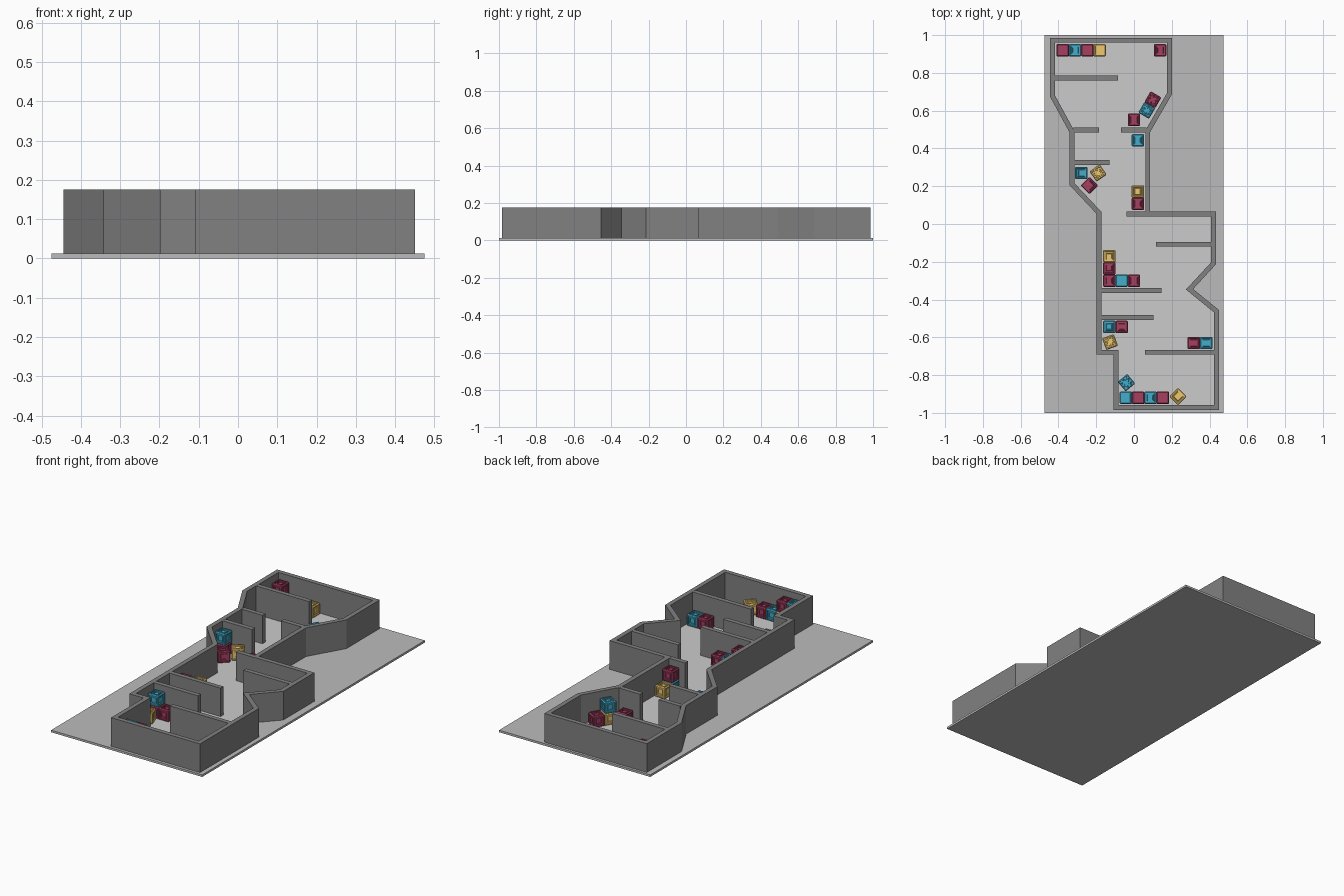
import bpy, bmesh, math
from mathutils import Vector

if "Cube" in bpy.data.objects:
    bpy.data.objects.remove(bpy.data.objects["Cube"])

FLOOR, TOP, THICK = 0.012, 0.175, 0.026
CRATE = 0.066


def material(name, rgb):
    m = bpy.data.materials.new(name)
    m.diffuse_color = (*rgb, 1)
    m.use_nodes = True
    m.node_tree.nodes["Principled BSDF"].inputs["Base Color"].default_value = m.diffuse_color
    return m


def add(name, mesh, mat=None, loc=(0, 0, 0), rot=0):
    o = bpy.data.objects.new(name, mesh)
    o.location = loc
    o.rotation_euler.z = rot
    bpy.context.collection.objects.link(o)
    if mat:
        mesh.materials.append(mat)
    return o


def to_mesh(bm, name):
    bmesh.ops.recalc_face_normals(bm, faces=bm.faces)
    me = bpy.data.meshes.new(name)
    bm.to_mesh(me)
    bm.free()
    return me


def box(name, x0, x1, y0, y1, z0, z1, mat):
    bm = bmesh.new()
    bmesh.ops.create_cube(bm, size=1)
    bmesh.ops.scale(bm, vec=(x1 - x0, y1 - y0, z1 - z0), verts=bm.verts)
    bmesh.ops.translate(bm, vec=((x0 + x1) / 2, (y0 + y1) / 2, (z0 + z1) / 2), verts=bm.verts)
    return add(name, to_mesh(bm, name), mat)


def offset_outline(pts, d):
    """Mitred offset to the left of a closed outline."""
    out = []
    for i, p in enumerate(pts):
        a = (p - pts[i - 1]).normalized()
        b = (pts[(i + 1) % len(pts)] - p).normalized()
        na, nb = Vector((-a.y, a.x)), Vector((-b.y, b.x))
        out.append(p + (na + nb) * d / (1 + na.dot(nb)))
    return out


wall_grey = material("wall_grey", (0.22, 0.22, 0.22))
base_grey = material("base_grey", (0.5, 0.5, 0.5))
pale = material("pale_floor", (0.95, 0.95, 0.95))
paint = {"r": material("crate_red", (0.38, 0.05, 0.12)),
         "b": material("crate_blue", (0.06, 0.42, 0.60)),
         "y": material("crate_yellow", (0.85, 0.58, 0.16))}

# base slab
box("base", -0.475, 0.475, -1, 1, 0, FLOOR, base_grey)

# outer wall ring, offset outwards from the room outline
inner = [Vector(p) for p in (
    (-.418, .96), (.175, .96), (.175, .694), (.06, .495), (.06, .04), (.408, .04),
    (.408, -.203), (.275, -.347), (.424, -.468), (.424, -.958), (-.083, -.958), (-.083, -.666),
    (-.173, -.666), (-.173, .065), (-.316, .217), (-.316, .493), (-.418, .68))]
outer = offset_outline(inner, THICK)
bm = bmesh.new()
rings = [[bm.verts.new((p.x, p.y, z)) for p in pts]
         for pts, z in ((outer, FLOOR), (outer, TOP), (inner, TOP), (inner, FLOOR))]
for a, b in zip(rings, rings[1:] + rings[:1]):
    for i in range(len(a)):
        bm.faces.new((a[i - 1], a[i], b[i], b[i - 1]))
add("outer_wall", to_mesh(bm, "outer_wall"), wall_grey)

# pale floor inside the walls
bm = bmesh.new()
bm.faces.new([bm.verts.new((p.x, p.y, FLOOR + 0.001)) for p in reversed(inner)])
me = bpy.data.meshes.new("inner_floor")
bm.to_mesh(me)
bm.free()
add("inner_floor", me, pale)

# partitions: x start, x end, y centre
for i, (x0, x1, y) in enumerate([
        (-.42, -.085, .773), (-.32, -.186, .498), (-.069, .065, .498), (-.32, -.13, .326),
        (-.04, .07, .0525), (.117, .41, -.107), (-.175, .146, -.353), (-.175, .104, -.496),
        (.058, .426, -.679)]):
    box(f"partition_{i}", x0, x1, y - THICK / 2, y + THICK / 2, FLOOR, TOP - .0005, wall_grey)


# crate: bevelled cube with recessed panels and a raised centre on each side
def crate_mesh(name, mat):
    bm = bmesh.new()
    bmesh.ops.create_cube(bm, size=CRATE)
    bmesh.ops.bevel(bm, geom=bm.edges[:], offset=CRATE * .07, segments=1, affect='EDGES')
    bm.normal_update()
    sides = [f for f in bm.faces if max(abs(c) for c in f.normal) > .99]
    for thick, depth in ((.11, 0), (.02, -.08), (.1, 0), (.02, .05), (.09, 0), (.01, -.06)):
        bmesh.ops.inset_individual(bm, faces=sides, thickness=thick * CRATE, depth=depth * CRATE)
    me = to_mesh(bm, name)
    me.materials.append(mat)
    return me


meshes = {k: crate_mesh(m.name, m) for k, m in paint.items()}

# crate rows: start x, y, direction, then stacks listed bottom to top
rows = [
    (-.377, .92, 0, "br b r y"), (.138, .92, 0, "r"), (.1, .658, -120, "r yb"),
    (0, .552, 0, "r"), (.021, .443, 0, "b"), (.021, .172, -90, "y br"),
    (-.28, .27, 0, "rb"), (-.19, .27, 35, "y"), (-.236, .204, 45, "r"),
    (-.13, -.17, -90, "y r br"), (-.065, -.3, 0, "b r"), (-.13, -.545, 0, "rb r"),
    (-.127, -.625, 20, "y"), (.317, -.63, 0, "r b"), (-.04, -.84, 40, "b"),
    (-.043, -.92, 0, "rb yr b r"), (.233, -.913, 45, "y")]
for x, y, turn, stacks in rows:
    t = math.radians(turn)
    for i, stack in enumerate(stacks.split()):
        for level, k in enumerate(stack):
            add(paint[k].name, meshes[k], None,
                (x + math.cos(t) * CRATE * i * .985, y + math.sin(t) * CRATE * i * .985,
                 FLOOR + CRATE * (level + .5)), t)
